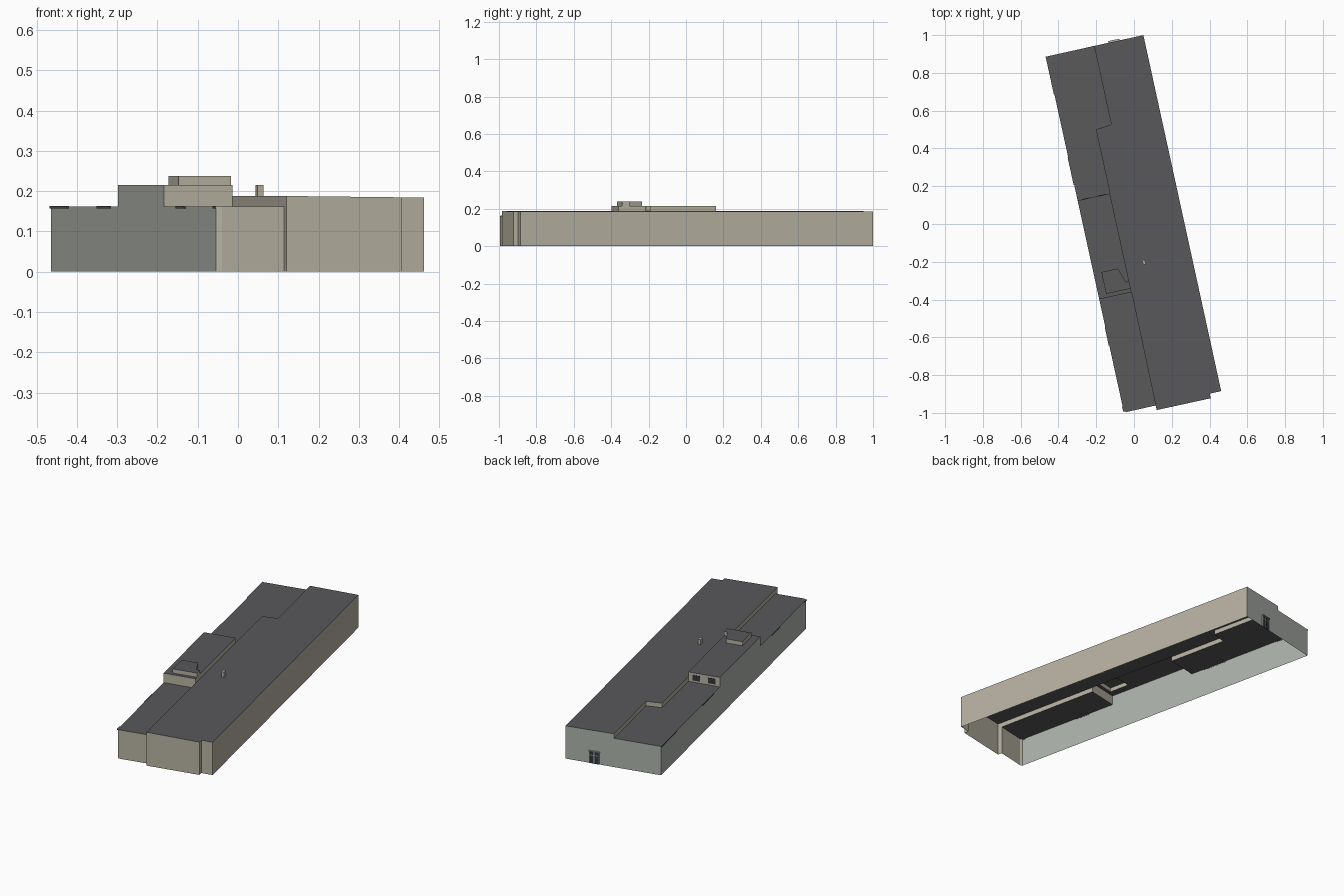
import bpy, bmesh, math

if "Cube" in bpy.data.objects:
    bpy.data.objects.remove(bpy.data.objects["Cube"])

ANGLE = math.radians(12.33)   # the whole building is turned in plan
LOW, HIGH, PENT, HOUSE = 0.162, 0.188, 0.215, 0.238
GREY = 2


def material(name, rgb):
    m = bpy.data.materials.new(name)
    m.diffuse_color = (*rgb, 1)
    m.use_nodes = True
    m.node_tree.nodes["Principled BSDF"].inputs["Base Color"].default_value = m.diffuse_color
    return m


roof = material("roof_grey", (0.10, 0.10, 0.105))
beige = material("beige_wall", (0.47, 0.44, 0.36))
grey = material("grey_wall", (0.42, 0.45, 0.41))
dark = material("dark_glass", (0.03, 0.035, 0.045))


def finish(name, bm, mats):
    me = bpy.data.meshes.new(name)
    bm.to_mesh(me)
    bm.free()
    for m in mats:
        me.materials.append(m)
    ob = bpy.data.objects.new(name, me)
    ob.rotation_euler.z = ANGLE
    bpy.context.collection.objects.link(ob)
    return ob


def shell(name, pts, top):
    """Open-bottomed roof plate; each point is (u, v, wall foot or None[, wall material])."""
    bm = bmesh.new()
    height = top if callable(top) else (lambda u: top)
    tops = [bm.verts.new((p[0], p[1], height(p[0]))) for p in pts]
    bm.faces.new(tops).material_index = 0
    for i, p in enumerate(pts):
        if p[2] is None:
            continue
        j = (i + 1) % len(pts)
        a = bm.verts.new((p[0], p[1], p[2]))
        b = bm.verts.new((pts[j][0], pts[j][1], p[2]))
        f = bm.faces.new((a, b, tops[j], tops[i]))
        f.material_index = p[3] if len(p) > 3 else 1
    bmesh.ops.remove_doubles(bm, verts=bm.verts, dist=1e-5)
    return finish(name, bm, (roof, beige, grey))


def box(name, u, v, z, mat):
    bm = bmesh.new()
    bmesh.ops.create_cube(bm, size=1)
    for w in bm.verts:
        for k, (lo, hi) in enumerate((u, v, z)):
            w.co[k] = lo if w.co[k] < 0 else hi
    return finish(name, bm, (mat,))


# main hall with the higher, slightly falling roof
shell("main_hall", [
    (-.093, -.988, 0), (.2, -.988, 0), (.2, -.963, 0), (.262, -.963, 0),
    (.262, .966, 0, GREY), (-.005, .966, LOW), (-.005, .54, LOW),
    (-.09, .532, LOW), (-.09, .185, None), (-.09, -.35, LOW),
    (-.093, -.963, 0)], lambda u: HIGH - .004 * (u + .09) / .352)

# lower side wing, in front of and behind the raised block
shell("front_wing", [
    (-.265, -.957, 0), (-.252, -.964, 0), (-.093, -.963, None),
    (-.09, -.35, None), (-.265, -.35, 0, GREY)], LOW)
shell("back_wing", [
    (-.265, .185, None), (-.09, .185, None), (-.09, .532, None),
    (-.005, .54, None), (-.005, .966, 0, GREY), (-.265, .965, 0, GREY)], LOW)

# raised block, its roof cut out under the stair house
shell("raised_block", [
    (-.265, -.35, LOW), (-.09, -.35, HIGH), (-.09, -.33, None),
    (-.223, -.33, None), (-.223, -.212, None), (-.133, -.212, None),
    (-.108, -.29, None), (-.09, -.29, HIGH), (-.09, .185, LOW),
    (-.265, .185, 0, GREY)], PENT)
shell("stair_house", [
    (-.223, -.33, PENT), (-.09, -.33, HIGH), (-.09, -.29, PENT),
    (-.108, -.29, PENT), (-.133, -.212, PENT), (-.223, -.212, PENT)], HOUSE)

# roof vent
box("roof_vent", (.001, .016), (-.222, -.197), (.186, .215), beige)

# windows in the back of the raised block
for i, u in enumerate(((-.155, -.115), (-.24, -.2))):
    box(f"back_window_{i}", u, (.184, .187), (.172, .202), dark)

# back door with frame and glazing bars
box("back_door", (.079, .127), (.964, .968), (0, .066), dark)
for i, u in enumerate((.077, .103, .129)):
    box(f"door_post_{i}", (u - .002, u + .002), (.965, .97), (0, .068), grey)
box("door_transom", (.079, .127), (.965, .97), (.045, .049), grey)
box("door_canopy", (.073, .133), (.965, .975), (.066, .071), grey)

# short roof edges showing along the low wing's outer wall
for i, v in enumerate(((.76, .966), (.27, .42), (-.6, -.5), (-.957, -.93))):
    box(f"eave_strip_{i}", (-.268, -.264), v, (.157, .163), roof)
